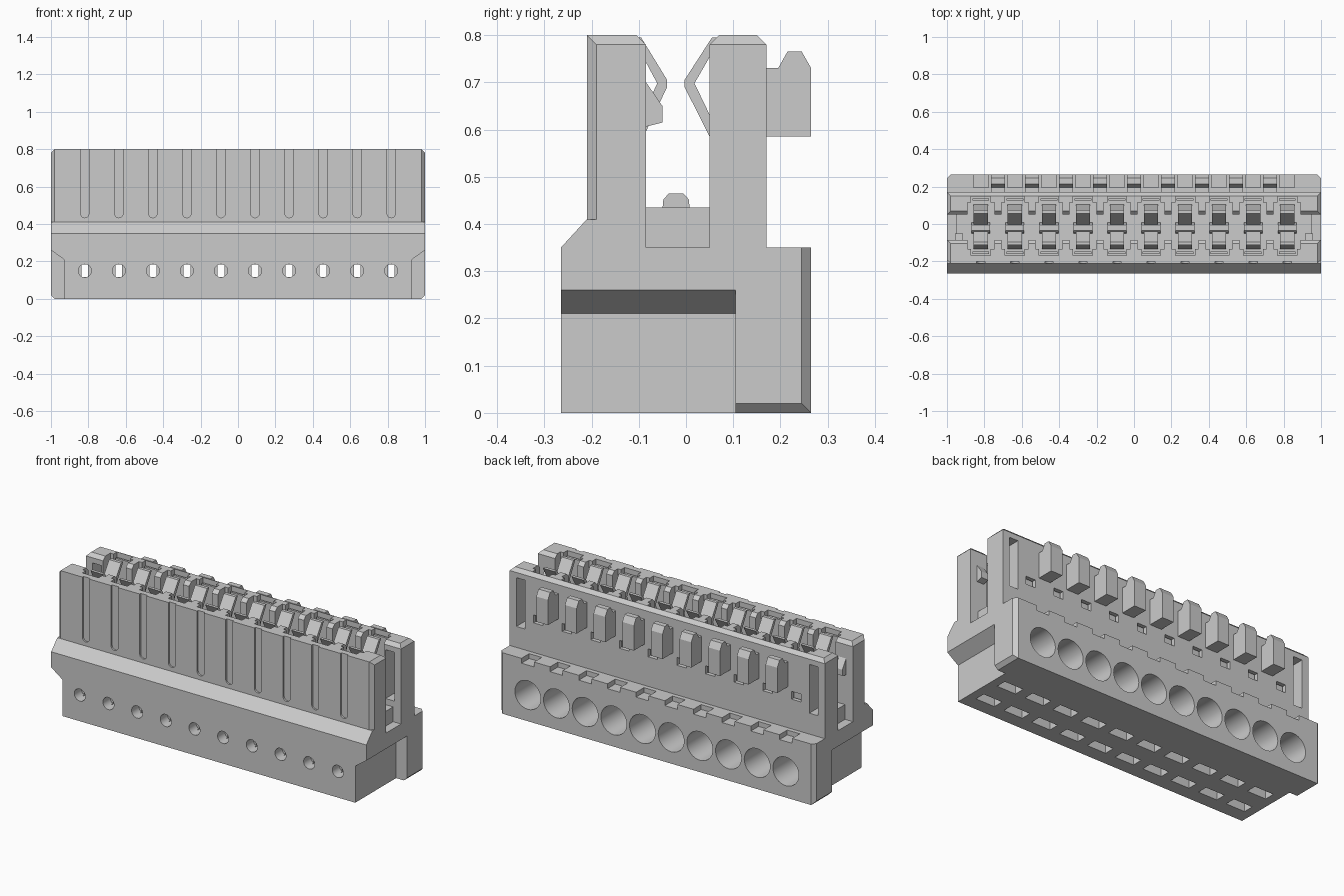
import bpy, bmesh, math

cube = bpy.data.objects.get("Cube")
if cube:
    bpy.data.objects.remove(cube, do_unlink=True)

grey = bpy.data.materials.new("light_grey")
grey.use_nodes = True
COL = (0.6, 0.6, 0.6, 1)
grey.diffuse_color = COL
grey.node_tree.nodes["Principled BSDF"].inputs["Base Color"].default_value = COL

PITCH = 0.182
POLES = [(i - 4.5) * PITCH for i in range(10)]
GAPS = [(i - 4) * PITCH for i in range(9)]


def add_prism(bm, axis, pts, lo, hi):
    """Extrude a 2D outline along an axis: x uses (y,z), y uses (x,z), z uses (x,y)."""
    def place(a, b, t):
        return {"x": (t, a, b), "y": (a, t, b), "z": (a, b, t)}[axis]
    low = [bm.verts.new(place(a, b, lo)) for a, b in pts]
    high = [bm.verts.new(place(a, b, hi)) for a, b in pts]
    n = len(pts)
    faces = [bm.faces.new(low), bm.faces.new(high)]
    for i in range(n):
        j = (i + 1) % n
        faces.append(bm.faces.new((low[i], low[j], high[j], high[i])))
    bmesh.ops.recalc_face_normals(bm, faces=faces)


def box(x0, x1, y0, y1, z0, z1):
    return ("x", [(y0, z0), (y1, z0), (y1, z1), (y0, z1)], x0, x1)


def rod(x, z, r, y0, y1, n=32):
    pts = [(x + r * math.cos(2 * math.pi * i / n), z + r * math.sin(2 * math.pi * i / n))
           for i in range(n)]
    return ("y", pts, y0, y1)


def make(name, prisms):
    bm = bmesh.new()
    for p in prisms:
        add_prism(bm, *p)
    me = bpy.data.meshes.new(name)
    bm.to_mesh(me)
    bm.free()
    me.materials.append(grey)
    ob = bpy.data.objects.new(name, me)
    bpy.context.scene.collection.objects.link(ob)
    return ob


def cut(ob, prisms):
    """Subtract a group of prisms and bake the result."""
    cutter = make("cutter", prisms)
    cutter.hide_render = True
    mod = ob.modifiers.new("cut", "BOOLEAN")
    mod.operation = "DIFFERENCE"
    mod.solver = "EXACT"
    mod.object = cutter
    dg = bpy.context.evaluated_depsgraph_get()
    me = bpy.data.meshes.new_from_object(ob.evaluated_get(dg))
    ob.modifiers.clear()
    ob.data = me
    bpy.data.objects.remove(cutter, do_unlink=True)


# Housing: stepped base with two upright walls and a channel between them
housing = make("housing", [("x", [
    (-.265, 0), (-.265, .35), (-.21, .41), (-.21, .8), (-.105, .8), (-.085, .78),
    (-.085, .35), (.05, .35), (.05, .78), (.07, .8), (.15, .8), (.17, .78),
    (.17, .35), (.265, .35), (.265, 0)], -1, 1)])

# End undercuts below the front half of the base
cut(housing, [("y", [(s * .93, -.1), (s * .93, .21), (s, .26), (s * 1.1, .26), (s * 1.1, -.1)],
               -.4, .105) for s in (-1, 1)])
# End chamfers: wall tops, front wall corners, rear base corners, rear base bottom
for s in (-1, 1):
    cut(housing, [("y", [(s * .98, .8), (s * .96, .82), (s * 1.1, .82), (s * 1.1, .68)], -.4, .4),
                  ("y", [(s * .98, 0), (s * .96, -.02), (s * 1.1, -.02), (s * 1.1, .12)], .105, .4)])
    cut(housing, [("z", [(s * .98, -.21), (s * .96, -.23), (s * 1.1, -.23), (s * 1.1, -.09)], .41, .9),
                  ("z", [(s * .98, .265), (s * .96, .285), (s * 1.1, .285), (s * 1.1, .145)], -.1, .4)])

# Contact slots in both walls, wide by the channel and narrower behind
cut(housing, [box(x - .072, x + .072, a, b, .44, .9)
              for x in POLES for a, b in ((-.135, -.06), (.03, .115))])
cut(housing, [box(x - .052, x + .052, a, b, .44, .9)
              for x in POLES for a, b in ((-.168, -.1), (.08, .147))])

# Shallow round-ended grooves down the front wall
grooves = []
for x in POLES:
    arc = [(x + .022 * math.cos(math.pi * (1 + i / 8)), .455 + .022 * math.sin(math.pi * (1 + i / 8)))
           for i in range(9)]
    grooves.append(("y", arc + [(x + .022, .9), (x - .022, .9)], -.3, -.2))
cut(housing, grooves)

# Rear inspection holes, end windows and notches in the rear step
cut(housing, [box(x - .03, x + .03, .12, .3, .52, .565) for x in POLES]
    + [box(s * .93 - .028, s * .93 + .028, .0, .3, .47, .75) for s in (-1, 1)]
    + [box(x - .04, x + .04, .195, .3, .322, .4) for x in POLES])

# Wire entries at the rear, test holes at the front, narrow passage between
cut(housing, [rod(x, .15, .082, .06, .4) for x in POLES]
    + [rod(x, .15, .035, -.4, -.2) for x in POLES])
cut(housing, [box(x - .018, x + .018, -.21, .07, .116, .184) for x in POLES])

# Two rows of pockets in the underside
cut(housing, [box(x - .06, x + .06, y - .03, y + .03, -.1, .06)
              for x in POLES for y in (-.155, .01)])

# Channel floor block with a rounded key under each pole
make("channel_floor", [box(-.95, .95, -.085, .05, .34, .435)])
make("floor_keys", [("x", [(-.05, .43), (-.048, .452), (-.036, .465), (-.006, .465),
                           (.006, .452), (.008, .43)], x - .05, x + .05) for x in POLES])

# Snap bumps at the ends of the front wall
make("snap_bumps", [("x", [(-.09, .605), (-.05, .615), (-.05, .65), (-.09, .708)],
                     s * .935 - .022, s * .935 + .022) for s in (-1, 1)])

# Coding tabs on the rear wall
make("coding_tabs", [("x", [(.165, .585), (.265, .585), (.265, .73), (.245, .765),
                            (.215, .765), (.195, .73), (.165, .73)], x - .037, x + .037)
                     for x in GAPS])

# Bent spring contacts facing each other across the channel, with backing plates
rear = [(.055, .795), (-.003, .705), (-.003, .69), (.05, .585), (.085, .44), (.105, .44),
        (.07, .59), (.018, .698), (.074, .795)]
front = [(-.095, .795), (-.04, .705), (-.04, .69), (-.09, .585), (-.115, .44), (-.135, .44),
         (-.11, .59), (-.061, .698), (-.113, .795)]
make("rear_springs", [("x", rear, x - .038, x + .038) for x in POLES])
make("front_springs", [("x", front, x - .038, x + .038) for x in POLES])
make("contact_plates", [box(x - .045, x + .045, a, a + .012, .43, .775)
                        for x in POLES for a in (-.16, .125)])

# Smooth bores with crisp edges
bpy.ops.object.select_all(action="DESELECT")
housing.select_set(True)
bpy.context.view_layer.objects.active = housing
bpy.ops.object.shade_smooth_by_angle(angle=math.radians(30))
